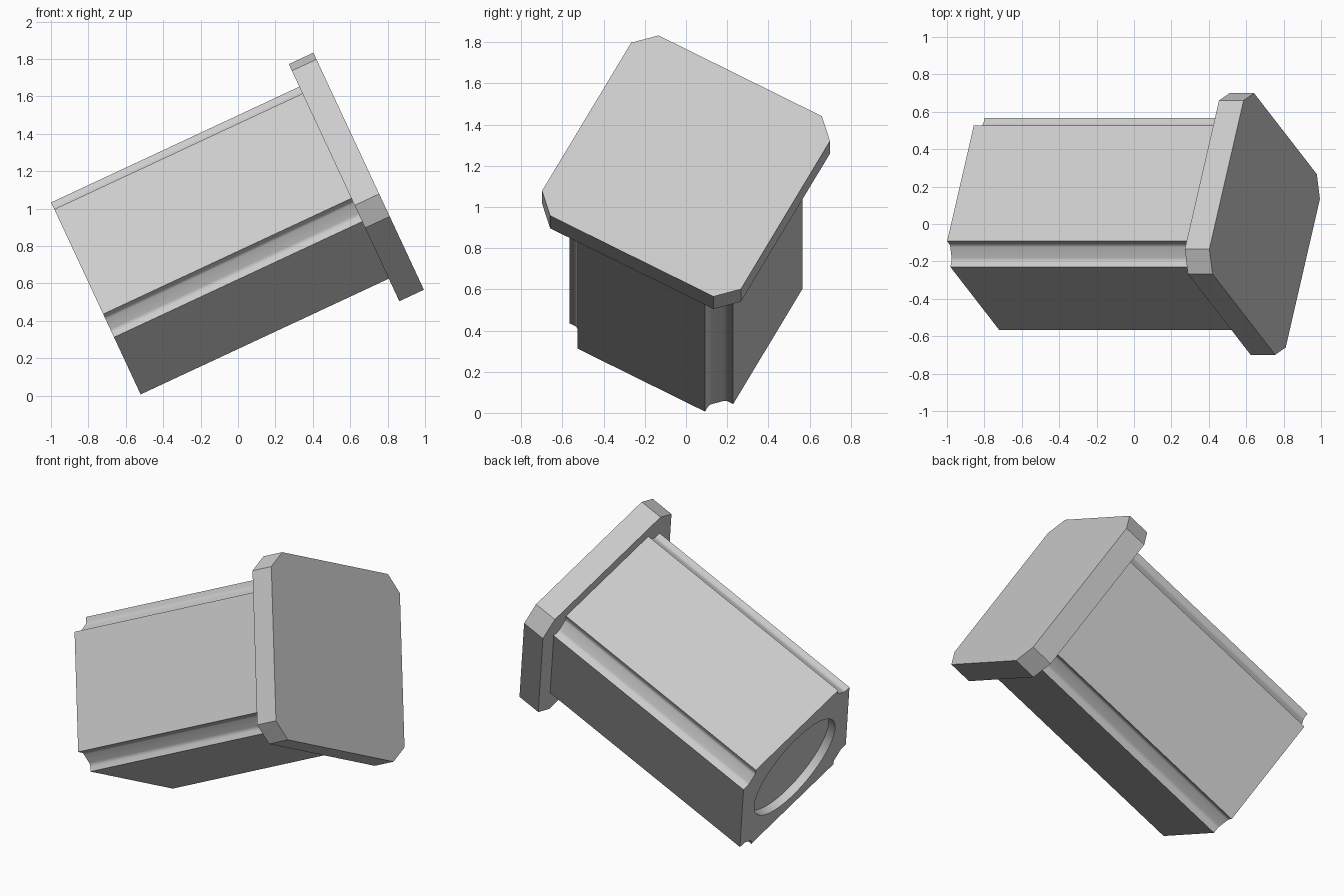
import bpy, bmesh
from math import radians
from mathutils import Matrix, Vector

cube = bpy.data.objects.get("Cube")
if cube:
    bpy.data.objects.remove(cube, do_unlink=True)

# One plain grey for the whole plug
grey = bpy.data.materials.new("light grey")
grey.use_nodes = True
COLOUR = (0.6, 0.6, 0.6, 1)
grey.diffuse_color = COLOUR
grey.node_tree.nodes["Principled BSDF"].inputs["Base Color"].default_value = COLOUR

# Frame: the plug's axis lies in the xz plane, tilted up, and is twisted about itself
TILT, TWIST = radians(25), radians(-28.6)
axis = Matrix.Rotation(-TILT, 3, 'Y') @ Vector((1, 0, 0))
side = Vector((0, 1, 0))
up = axis.cross(side)
basis = Matrix((side, up, axis)).transposed().to_4x4()
FRAME = Matrix.Translation(up * 0.792) @ basis @ Matrix.Rotation(TWIST, 4, 'Z')

BOTTOM, COLLAR, TOP = -0.469, 0.995, 1.14


def four_fold(corner):
    """Repeat one corner's profile points around the axis."""
    return [Matrix.Rotation(radians(90 * k), 2) @ Vector(p)
            for k in range(4) for p in corner]


def prism(name, corner, low, high, fillet=None):
    """Extrude a four-fold profile along the axis, rounding chosen corner points."""
    bm = bmesh.new()
    ring = [bm.verts.new((p.x, p.y, low)) for p in four_fold(corner)]
    face = bm.faces.new(ring)
    result = bmesh.ops.extrude_face_region(bm, geom=[face])
    moved = [v for v in result["geom"] if isinstance(v, bmesh.types.BMVert)]
    bmesh.ops.translate(bm, verts=moved, vec=(0, 0, high - low))
    bmesh.ops.recalc_face_normals(bm, faces=bm.faces)
    if fillet:
        picked = [v for i, v in enumerate(ring) if i % len(corner) in fillet]
        edges = [e for v in picked for e in v.link_edges
                 if abs(e.verts[0].co.z - e.verts[1].co.z) > 0.1]
        bmesh.ops.bevel(bm, geom=edges, offset=0.012, segments=4,
                        profile=0.5, affect='EDGES')
    mesh = bpy.data.meshes.new(name)
    bm.to_mesh(mesh)
    bm.free()
    mesh.materials.append(grey)
    obj = bpy.data.objects.new(name, mesh)
    bpy.context.collection.objects.link(obj)
    obj.matrix_world = FRAME
    return obj


# Square head plate with clipped corners
H, C = 0.55, 0.452
prism("head_plate", [(H, C), (C, H)], COLLAR, TOP)

# Square shank with a stepped groove down every corner
W, N = 0.453, 0.352
body = prism("shank", [(W, N), (0.412, N), (N, 0.412), (N, W)],
             BOTTOM, COLLAR, fillet=(1, 2))

# Shallow round recess in the free end
DEPTH = 0.05
bpy.ops.mesh.primitive_cylinder_add(vertices=64, radius=0.346, depth=2 * DEPTH)
cutter = bpy.context.object
cutter.name = "recess_cutter"
cutter.data.materials.append(grey)
cutter.hide_render = True
cutter.matrix_world = FRAME @ Matrix.Translation((0, 0, BOTTOM))
cut = body.modifiers.new("recess", 'BOOLEAN')
cut.object = cutter
cut.operation = 'DIFFERENCE'
cut.solver = 'EXACT'
bpy.ops.object.select_all(action='DESELECT')
body.select_set(True)
bpy.context.view_layer.objects.active = body
bpy.ops.object.modifier_apply(modifier=cut.name)
bpy.data.objects.remove(cutter, do_unlink=True)
bpy.ops.object.shade_smooth_by_angle(angle=radians(30))
